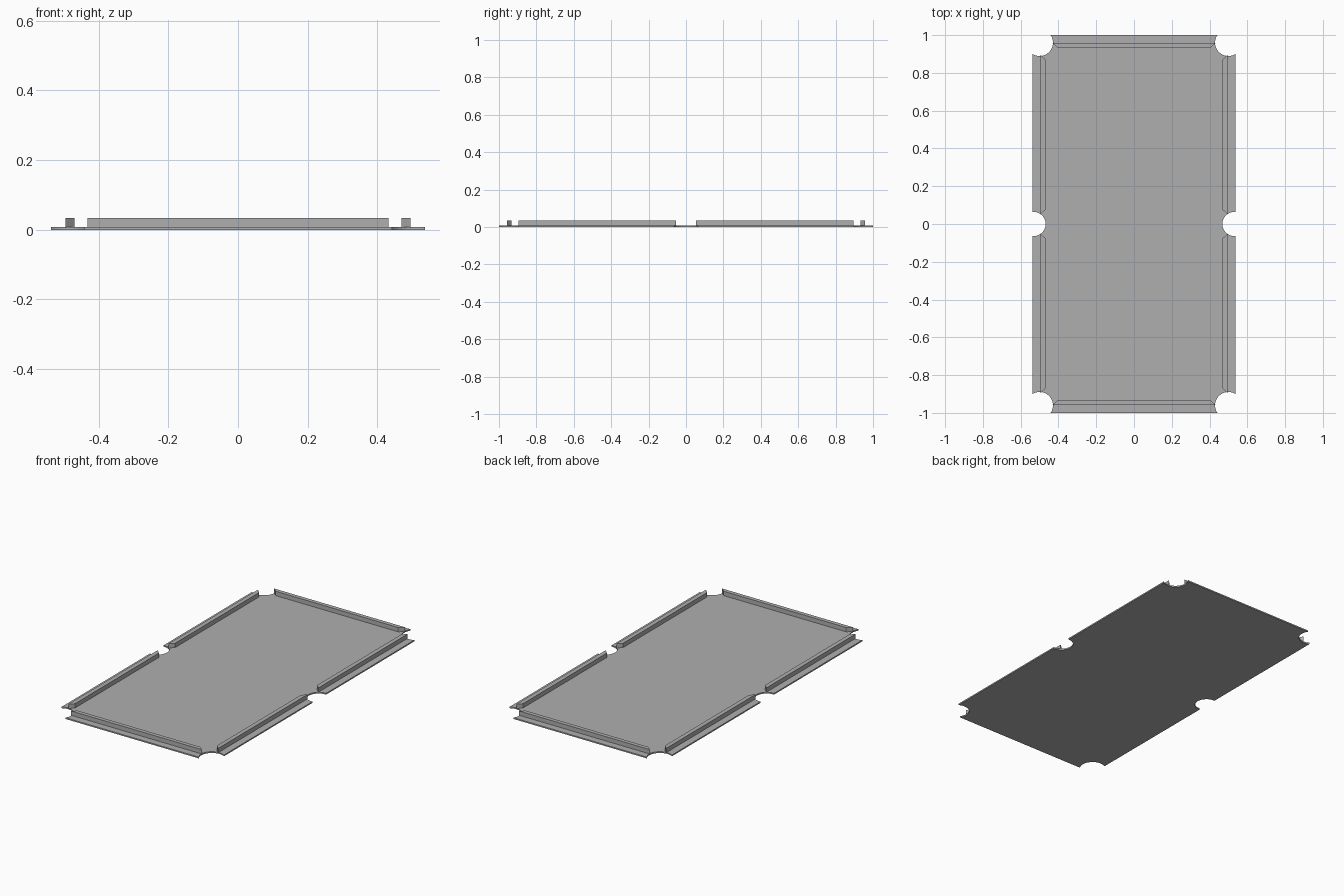
import bpy, bmesh
from math import cos, sin, acos, asin, pi

if "Cube" in bpy.data.objects:
    bpy.data.objects.remove(bpy.data.objects["Cube"])

HALF_X, HALF_Y = 0.537, 1.0
PLATE_TOP, RIDGE_TOP = 0.008, 0.034

grey = bpy.data.materials.new("dark_grey")
grey.diffuse_color = (0.43, 0.43, 0.43, 1)
grey.use_nodes = True
grey.node_tree.nodes["Principled BSDF"].inputs["Base Color"].default_value = grey.diffuse_color


def arc(cx, cy, r, a0, a1, n):
    return [(cx + r * cos(a0 + (a1 - a0) * i / n),
             cy + r * sin(a0 + (a1 - a0) * i / n)) for i in range(n + 1)]


def prism(name, outline, z0, z1):
    """Extrude a flat outline from z0 to z1."""
    bm = bmesh.new()
    face = bm.faces.new([bm.verts.new((x, y, z0)) for x, y in outline])
    top = bmesh.ops.extrude_face_region(bm, geom=[face], use_keep_orig=True)
    verts = [v for v in top["geom"] if isinstance(v, bmesh.types.BMVert)]
    bmesh.ops.translate(bm, vec=(0, 0, z1 - z0), verts=verts)
    bmesh.ops.recalc_face_normals(bm, faces=bm.faces[:])
    mesh = bpy.data.meshes.new(name)
    bm.to_mesh(mesh)
    bm.free()
    mesh.materials.append(grey)
    obj = bpy.data.objects.new(name, mesh)
    bpy.context.collection.objects.link(obj)
    return obj


# Base plate: one quarter of the notched outline, mirrored around
nx, nr = 0.533, 0.065            # side pocket notch
cx, cy, cr = 0.50, 0.96, 0.071   # corner pocket notch
quarter = arc(nx, 0, nr, pi, acos((HALF_X - nx) / nr), 8)
quarter += arc(cx, cy, cr, -acos((HALF_X - cx) / cr),
               -pi - asin((HALF_Y - cy) / cr), 14)
outline = (quarter
           + [(-x, y) for x, y in reversed(quarter)]
           + [(-x, -y) for x, y in quarter[1:]]
           + [(x, -y) for x, y in reversed(quarter[1:])])
prism("base_plate", outline, 0, PLATE_TOP)

# Long side cushions: inner edge shorter, ends angled toward the pockets
for sx, side in ((-1, "left"), (1, "right")):
    for sy, end in ((-1, "front"), (1, "back")):
        shape = [(0.495, 0.053), (0.495, 0.895),
                 (0.469, 0.87), (0.469, 0.075)]
        prism(f"{side}_{end}_cushion", [(sx * x, sy * y) for x, y in shape],
              PLATE_TOP - 0.002, RIDGE_TOP)

# Short end cushions
for sy, end in ((-1, "front"), (1, "back")):
    shape = [(-0.405, 0.934), (0.405, 0.934), (0.432, 0.958), (-0.432, 0.958)]
    prism(f"{end}_end_cushion", [(x, sy * y) for x, y in shape],
          PLATE_TOP - 0.002, RIDGE_TOP)
